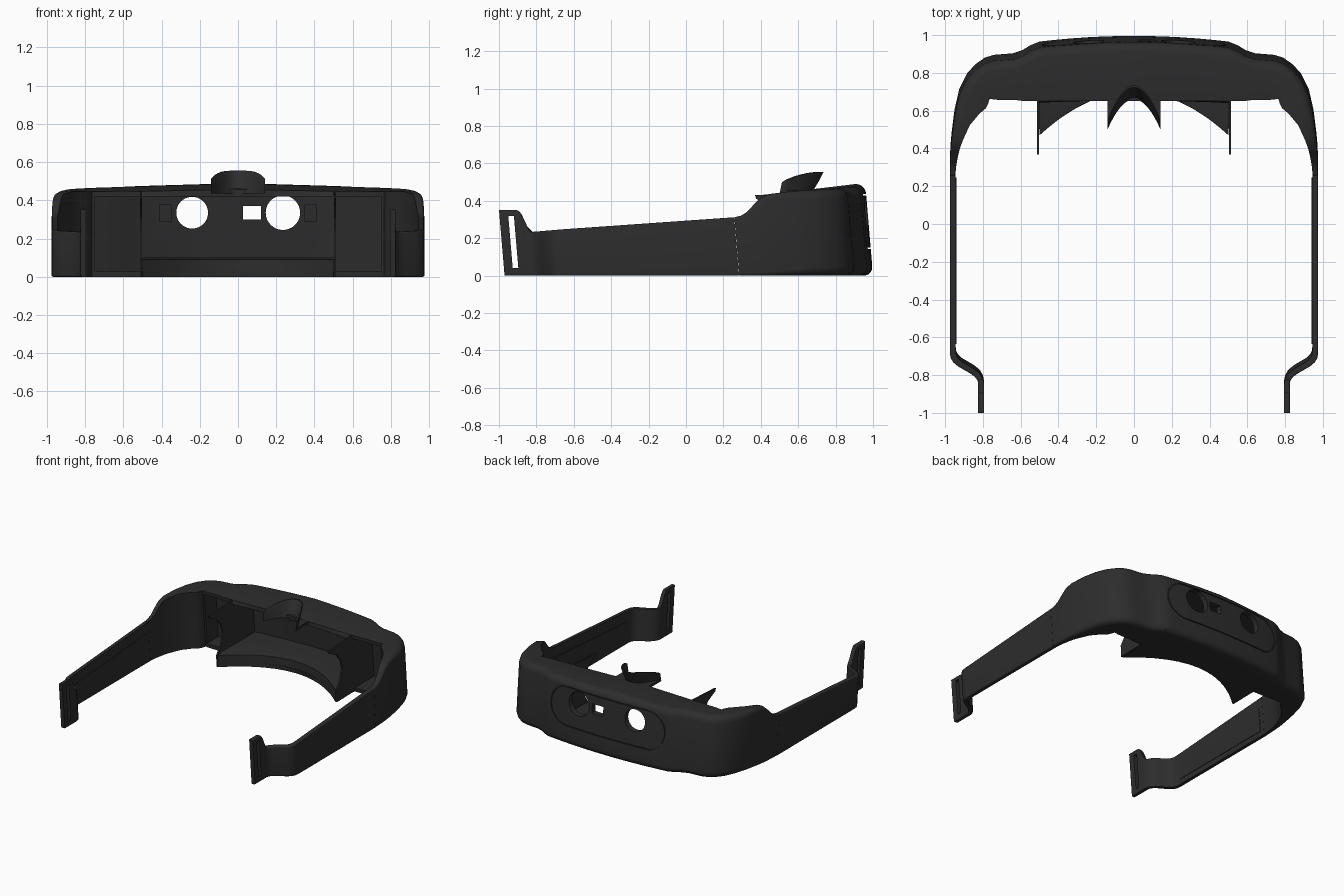
import bpy, bmesh, math
from mathutils import Vector

if "Cube" in bpy.data.objects:
    bpy.data.objects.remove(bpy.data.objects["Cube"])

LEAN = 0.085  # the whole frame leans back with height

black = bpy.data.materials.new("matte black plastic")
black.use_nodes = True
black.diffuse_color = (0.026, 0.026, 0.026, 1)
bsdf = black.node_tree.nodes["Principled BSDF"]
bsdf.inputs["Base Color"].default_value = black.diffuse_color
bsdf.inputs["Roughness"].default_value = 0.6


def loft(name, sections, lean=True, closed=False):
    """Skin a list of equal-length closed sections into a solid."""
    bm = bmesh.new()
    rings = []
    for sec in sections:
        rings.append([bm.verts.new((x, y - LEAN * z * lean, z)) for x, y, z in sec])
    n = len(rings[0])
    pairs = list(zip(rings, rings[1:]))
    if closed:
        pairs.append((rings[-1], rings[0]))
    else:
        bm.faces.new(rings[0])
        bm.faces.new(rings[-1])
    for a, b in pairs:
        for i in range(n):
            j = (i + 1) % n
            bm.faces.new((a[i], a[j], b[j], b[i]))
    bmesh.ops.recalc_face_normals(bm, faces=bm.faces)
    me = bpy.data.meshes.new(name)
    bm.to_mesh(me)
    bm.free()
    me.materials.append(black)
    ob = bpy.data.objects.new(name, me)
    bpy.context.collection.objects.link(ob)
    return ob


def box(name, x0, x1, y0, y1, z0, z1, lean=True):
    return loft(name, [[(x, y0, z0), (x, y1, z0), (x, y1, z1), (x, y0, z1)]
                       for x in (x0, x1)], lean)


def disc_cutter(x, z, r):
    ring = [(math.cos(t * math.tau / 48), math.sin(t * math.tau / 48)) for t in range(48)]
    return loft("cutter", [[(x + r * c, y, z + r * s) for c, s in ring]
                           for y in (0.8, 1.1)], False)


def select(ob):
    bpy.ops.object.select_all(action='DESELECT')
    ob.select_set(True)
    bpy.context.view_layer.objects.active = ob


def cut(ob, cutter):
    cutter.hide_render = True
    mod = ob.modifiers.new("cut", 'BOOLEAN')
    mod.operation = 'DIFFERENCE'
    mod.solver = 'EXACT'
    mod.object = cutter
    select(ob)
    bpy.ops.object.modifier_apply(modifier=mod.name)
    bpy.data.objects.remove(cutter)


def smooth(ob):
    select(ob)
    bpy.ops.object.shade_smooth_by_angle(angle=math.radians(32))


def wall_section(st, s=1, rmax=0.05):
    """Upright wall section: rounded outside, square inside."""
    ox, oy, ix, iy, h, ib = st
    out, inn = Vector((ox, oy)), Vector((ix, iy))
    width = (inn - out).length
    step = (inn - out) / width
    r = min(rmax, width * 0.4)
    hi = h - 0.1 * max(0, oy - iy) if width > 0.05 else h
    pts = [(ix, ib, 0)]
    for k in range(6):
        a = k * math.pi / 10
        p = out + step * r * (1 - math.sin(a))
        pts.append((p.x, p.y, r * (1 - math.cos(a))))
    for k in range(6):
        a = k * math.pi / 10
        p = out + step * r * (1 - math.cos(a))
        pts.append((p.x, p.y, h - r * (1 - math.sin(a))))
    pts.append((ix, iy, hi))
    return [(s * x, y, z) for x, y, z in pts]


def brow(x):
    """Concave rear edge of the lower plate."""
    return 0.70 - 0.92 * x * x


def front(x):
    return 1.0 - 0.03 * (x / 0.5) ** 2


# Housing: lofted along its plan from the middle to each arm root
half = [(x, front(x), x, 0.69, 0.49 - 0.03 * x, brow(x))
        for x in (0, 0.08, 0.16, 0.24, 0.32, 0.40, 0.46, 0.5)]
flank = [(0.51, 0.966, 0.51, 0.69, 0.475), (0.55, 0.95, 0.55, 0.69, 0.473),
         (0.59, 0.925, 0.59, 0.69, 0.471), (0.64, 0.908, 0.63, 0.695, 0.469),
         (0.74, 0.90, 0.72, 0.695, 0.466), (0.79, 0.885, 0.765, 0.70, 0.464),
         (0.84, 0.85, 0.772, 0.675, 0.462), (0.885, 0.80, 0.785, 0.65, 0.46),
         (0.925, 0.72, 0.82, 0.62, 0.457), (0.95, 0.61, 0.87, 0.56, 0.45),
         (0.964, 0.50, 0.908, 0.475, 0.437), (0.969, 0.45, 0.922, 0.435, 0.418),
         (0.972, 0.41, 0.93, 0.40, 0.385), (0.974, 0.36, 0.938, 0.355, 0.34),
         (0.975, 0.32, 0.943, 0.32, 0.32), (0.975, 0.285, 0.945, 0.285, 0.312)]
half += [st + (st[3],) for st in flank]
housing = loft("visor_housing", [wall_section(st, -1) for st in reversed(half[1:])]
               + [wall_section(st) for st in half])

# Hollow interior, open toward the wearer
rim = [(0.75, 0.835), (0.64, 0.865), (0.56, 0.90), (0.5, 0.93), (0.25, 0.952), (0, 0.96)]
rim += [(-x, y) for x, y in reversed(rim[:-1])]
cut(housing, loft("cutter", [[(x, 0.3, 0.03), (x, y, 0.03),
                              (x, y, 0.41 + 0.1 * (y - 0.6)), (x, 0.3, 0.385)]
                             for x, y in rim]))

# Camera openings, sensor window and small inner pockets
cut(housing, disc_cutter(-0.24, 0.335, 0.083))
cut(housing, disc_cutter(0.235, 0.335, 0.09))
cut(housing, box("cutter", 0.025, 0.12, 0.8, 1.1, 0.30, 0.37, False))
for s in (-1, 1):
    cut(housing, box("cutter", s * 0.35, s * 0.41, 0.85, 0.953, 0.29, 0.375))

# Pill-shaped groove round the openings on the outer face
groove = []
for k in range(48):
    a = (k + 0.5) * math.tau / 48
    c, s = math.cos(a), math.sin(a)
    side = math.copysign(0.34, c)
    corner = [(side + r * c, 0.29 + r * s) for r in (0.14, 0.147)]
    (xa, za), (xb, zb) = corner
    groove.append([(xa, front(xa) - 0.008, za), (xb, front(xb) - 0.008, zb),
                   (xb, front(xb) + 0.03, zb), (xa, front(xa) + 0.03, za)])
cut(housing, loft("cutter", groove, closed=True))
smooth(housing)

# Lower brow plate with a curved rear lip
xs = [-0.5 + k / 20 for k in range(21)]
smooth(loft("brow_plate", [[(x, brow(x), 0.001), (x, brow(x) + 0.008, 0.09),
                            (x, brow(x) + 0.06, 0.10), (x, front(x) - 0.03, 0.10),
                            (x, front(x) - 0.03, 0.02)] for x in xs]))

# Pointed divider ribs either side of the brow
rib = [(0.95, 0.01), (0.47, 0.001), (0.475, 0.09), (0.53, 0.16), (0.555, 0.24),
       (0.54, 0.31), (0.49, 0.37), (0.41, 0.41), (0.405, 0.43), (0.69, 0.445),
       (0.94, 0.455)]
for s, side in ((1, "left"), (-1, "right")):
    loft(side + "_divider_rib", [[(s * x, y, z) for y, z in rib] for x in (0.502, 0.513)])

# Arched bridge rest on the upper rear edge
bridge = []
for k in range(-12, 13):
    u = k / 12
    yb, yt = 0.66 - 0.16 * u * u, 0.735 - 0.185 * u * u
    zt = 0.555 - 0.04 * u ** 4
    bridge.append([(0.14 * u, y, z) for y, z in (
        (yb, 0.435), ((yb + yt) / 2 - 0.012, 0.50), (yt - 0.012, zt), (yt, zt),
        ((yb + yt) / 2 + 0.01, 0.50), (yb + 0.02, 0.455), (0.69, 0.455), (0.69, 0.435))])
smooth(loft("bridge_rest", bridge, lean=False))

# Arms: straight run, inward bend, then a tall slotted strap end
arm = [(0.975, 0.284, 0.945, 0.284, 0.312), (0.975, -0.65, 0.945, -0.64, 0.247),
       (0.972, -0.685, 0.942, -0.67, 0.244), (0.958, -0.712, 0.932, -0.69, 0.242),
       (0.93, -0.735, 0.91, -0.71, 0.24), (0.87, -0.77, 0.85, -0.745, 0.237),
       (0.842, -0.79, 0.818, -0.77, 0.235), (0.828, -0.81, 0.80, -0.80, 0.234),
       (0.825, -0.825, 0.795, -0.825, 0.26), (0.825, -0.85, 0.795, -0.85, 0.325),
       (0.825, -0.865, 0.795, -0.865, 0.347), (0.825, -0.88, 0.795, -0.88, 0.352),
       (0.825, -0.97, 0.795, -0.97, 0.352)]
for s, side in ((1, "left"), (-1, "right")):
    ob = loft(side + "_arm", [wall_section(st + (st[3],), s, 0.008) for st in arm])
    cut(ob, box("cutter", s * 0.7, s * 0.9, -0.923, -0.893, 0.04, 0.32))
    smooth(ob)
    # Slim panel along the inner face of the arm
    loft(side + "_arm_panel", [[(s * x, 0.25, 0.04), (s * x, -0.62, 0.04),
                                (s * x, -0.62, 0.17), (s * x, 0.25, 0.23)]
                               for x in (0.941, 0.947)])
